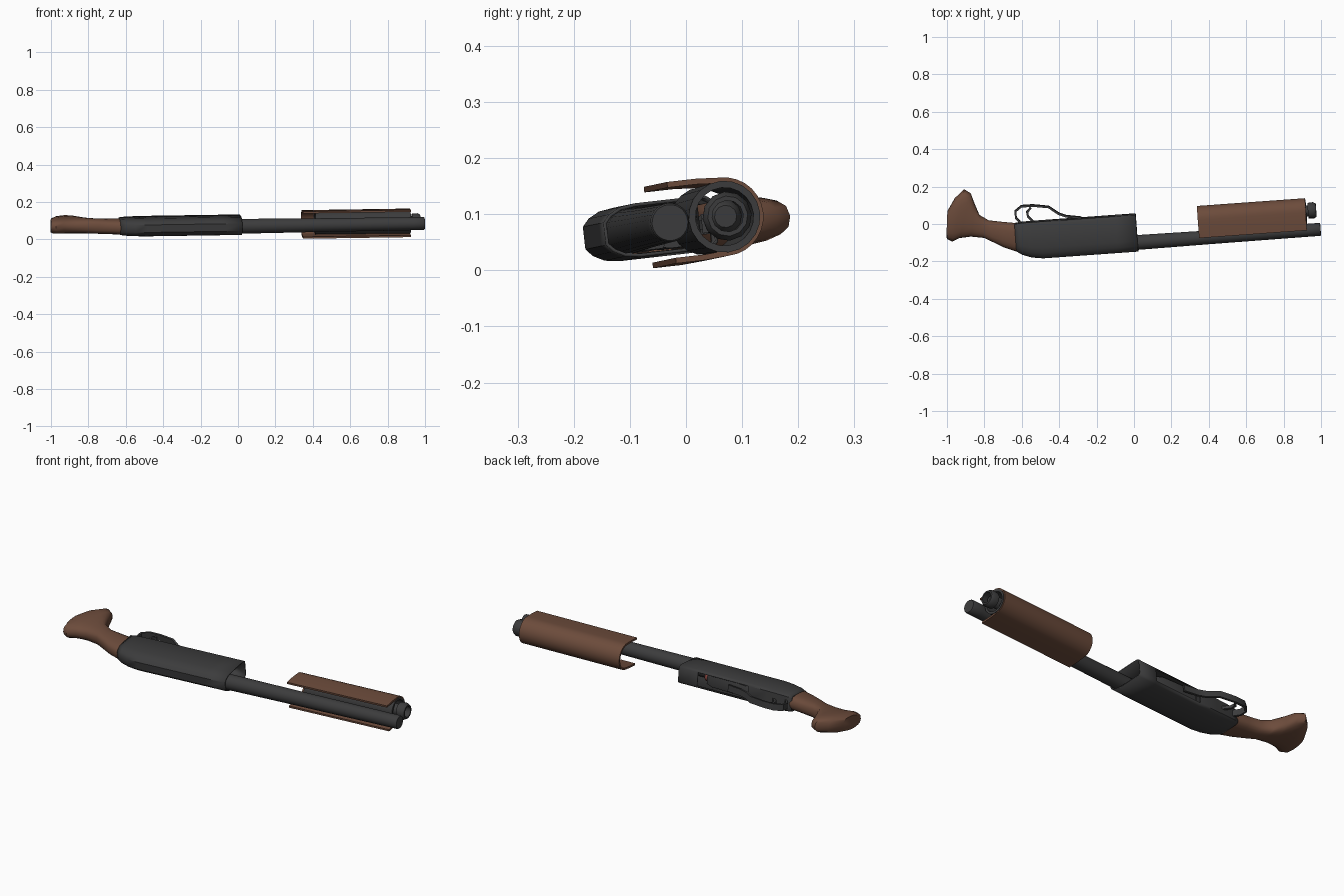
import bpy, bmesh, math
from mathutils import Vector, Matrix

cube = bpy.data.objects.get("Cube")
if cube:
    bpy.data.objects.remove(cube)


def material(name, rgb):
    m = bpy.data.materials.new(name)
    m.use_nodes = True
    m.diffuse_color = (*rgb, 1)
    m.node_tree.nodes["Principled BSDF"].inputs["Base Color"].default_value = (*rgb, 1)
    return m


STEEL = material("dark steel", (0.045, 0.045, 0.046))
WOOD = material("brown wood", (0.15, 0.071, 0.044))
RED = material("faded red", (0.25, 0.06, 0.05))

# Pose of the whole model: lying on its side, slightly turned and rolled
SLOPE = 0.072
POSE = (Matrix.Translation((0, -0.1, 0.07)) @ Matrix.Rotation(math.radians(4.1), 4, 'Z')
        @ Matrix.Rotation(math.radians(-0.86), 4, 'Y') @ Matrix.Rotation(math.radians(6.5), 4, 'X'))


def local(x, y):
    """Plan position to local length / depth coordinates."""
    return Vector((x + SLOPE * (y + 0.1), y + 0.1 - SLOPE * x, 0))


def loft(name, rings, mat, caps=True, drop=None, shell=0, loop=False):
    """Skin a list of equal rings, optionally dropping faces or adding thickness."""
    bm = bmesh.new()
    rows = [[bm.verts.new(p) for p in r] for r in rings]
    n = len(rows[0])
    pairs = list(zip(rows, rows[1:] + rows[:1])) if loop else list(zip(rows, rows[1:]))
    for a, b in pairs:
        for i in range(n):
            j = (i + 1) % n
            bm.faces.new((a[i], a[j], b[j], b[i]))
    if caps and not loop:
        bm.faces.new(rows[0])
        bm.faces.new(rows[-1])
    bmesh.ops.recalc_face_normals(bm, faces=bm.faces)
    if drop:
        bm.normal_update()
        bmesh.ops.delete(bm, geom=[f for f in bm.faces if drop(f)], context='FACES')
    mesh = bpy.data.meshes.new(name)
    bm.to_mesh(mesh)
    bm.free()
    mesh.transform(POSE)
    mesh.materials.append(mat)
    obj = bpy.data.objects.new(name, mesh)
    bpy.context.collection.objects.link(obj)
    if shell:
        s = obj.modifiers.new("wall", 'SOLIDIFY')
        s.thickness = shell
        s.offset = -1
    bpy.ops.object.select_all(action='DESELECT')
    obj.select_set(True)
    bpy.context.view_layer.objects.active = obj
    bpy.ops.object.shade_smooth_by_angle(angle=math.radians(40))
    return obj


def circle(x, u, r, n=20):
    return [Vector((x, u + r * math.cos(t), r * math.sin(t)))
            for t in (2 * math.pi * i / n for i in range(n))]


def turned(name, u, profile, mat, n=20, loop=False):
    """Round part along the length from (x, radius) pairs."""
    return loft(name, [circle(x, u, r, n) for x, r in profile], mat, loop=loop)


def strip(name, points, thick, half, mat):
    """Flat bent strap following plan points."""
    pts = [local(*p) for p in points]
    rings = []
    for i, p in enumerate(pts):
        d = (pts[min(i + 1, len(pts) - 1)] - pts[max(i - 1, 0)]).normalized()
        side = Vector((-d.y, d.x, 0)) * thick / 2
        w = Vector((0, 0, half))
        rings.append([p + side + w, p - side + w, p - side - w, p + side - w])
    return loft(name, rings, mat)


# Barrel
turned("barrel", 0, [(-0.45, 0.036), (0.0, 0.04), (0.4, 0.037), (0.94, 0.035),
                     (0.995, 0.035), (1.0, 0.032)], STEEL, 24)

# Receiver: hollow shell, rounded on its top edge, open at the front and at the loading port
HALF = [(0, 0.42), (0.06, 0.7), (0.16, 0.92), (0.3, 1), (0.93, 1), (1, 0.78)]
PROFILE = HALF + [(a, -b) for a, b in reversed(HALF)]


def receiver_ring(x, top, bottom, half):
    return [Vector((x, top + (bottom - top) * a, half * b)) for a, b in PROFILE]


loft("receiver", [receiver_ring(*s) for s in
                  [(-0.63, 0.0, 0.148, 0.042), (-0.6, -0.02, 0.152, 0.045),
                   (-0.55, -0.038, 0.153, 0.047), (-0.49, -0.047, 0.153, 0.048),
                   (-0.38, -0.047, 0.153, 0.048), (-0.09, -0.047, 0.153, 0.048),
                   (0.02, -0.047, 0.153, 0.048)]], STEEL, caps=False, shell=0.006,
     drop=lambda f: f.normal.y > 0.9 and -0.38 < f.calc_center_median().x < -0.09)

# Parts inside the receiver
loft("bolt", [receiver_ring(x, 0.0, 0.075, 0.036) for x in (-0.6, -0.2)], STEEL)
loft("trigger_housing", [receiver_ring(x, 0.07, 0.145, 0.036) for x in (-0.6, -0.36)], STEEL)
loft("shell_lifter", [receiver_ring(x, a, b, w) for x, a, b, w in
                      [(-0.37, 0.11, 0.14, 0.025), (-0.3, 0.1, 0.14, 0.03),
                       (-0.16, 0.1, 0.13, 0.03), (-0.12, 0.1, 0.11, 0.028)]], STEEL)
turned("loaded_shell", 0.075, [(-0.3, 0.025), (-0.1, 0.025)], RED, 12)

# Trigger and guard
strip("trigger_guard", [(-0.6, 0.0), (-0.63, 0.035), (-0.632, 0.07), (-0.6, 0.096),
                        (-0.54, 0.1), (-0.455, 0.092), (-0.4, 0.055), (-0.36, 0.042),
                        (-0.28, 0.034)], 0.011, 0.017, STEEL)
strip("trigger", [(-0.535, 0.01), (-0.565, 0.04), (-0.57, 0.065), (-0.55, 0.088)],
      0.012, 0.008, STEEL)


# Bird-head grip: each section joins an underside point to a top-edge point
def grip_ring(x1, y1, x2, y2, half, n=20):
    a, b = local(x1, y1), local(x2, y2)
    mid, arm = (a + b) / 2, (a - b) / 2
    ring = []
    for i in range(n):
        t = 2 * math.pi * i / n
        c, s = math.cos(t), math.sin(t)
        c = math.copysign(abs(c) ** 0.75, c)
        s = math.copysign(abs(s) ** 0.75, s)
        ring.append(mid + arm * c + Vector((0, 0, half * s)))
    return ring


loft("grip", [grip_ring(*s) for s in
              [(-0.625, 0.005, -0.625, -0.148, 0.041), (-0.7, 0.012, -0.695, -0.125, 0.04),
               (-0.775, 0.02, -0.745, -0.1, 0.04), (-0.825, 0.05, -0.8, -0.074, 0.041),
               (-0.85, 0.11, -0.87, -0.067, 0.043), (-0.87, 0.165, -0.93, -0.075, 0.044),
               (-0.905, 0.187, -0.97, -0.094, 0.045), (-0.955, 0.14, -0.998, -0.08, 0.043),
               (-0.995, 0.07, -1.0, -0.06, 0.036)]], WOOD)


# Fore-end: U-shaped wooden shell whose arms reach round the barrel
def fore_outline(r, arm):
    arc = [(0.103 + r * math.sin(t), r * math.cos(t))
           for t in (math.pi * i / 14 for i in range(15))]
    return [(0.008, arm), (0.06, arm)] + arc + [(0.06, -arm), (0.008, -arm)]


outline = fore_outline(0.07, 0.073) + fore_outline(0.06, 0.063)[::-1]
loft("fore_end", [[Vector((x, u, v)) for u, v in outline] for x in (0.35, 0.928)], WOOD)

# Sleeve, plug and ring nut at the front of the fore-end
turned("fore_end_sleeve", 0.103, [(0.42, 0.061), (0.931, 0.064), (0.931, 0.052), (0.42, 0.055)],
       STEEL, loop=True)
turned("magazine_plug", 0.103, [(0.88, 0.03), (0.945, 0.03), (0.958, 0.02)], STEEL, 12)
turned("ring_nut", 0.105, [(0.94, 0.042), (0.97, 0.044), (0.984, 0.036),
                           (0.984, 0.028), (0.94, 0.032)], STEEL, 12, loop=True)
